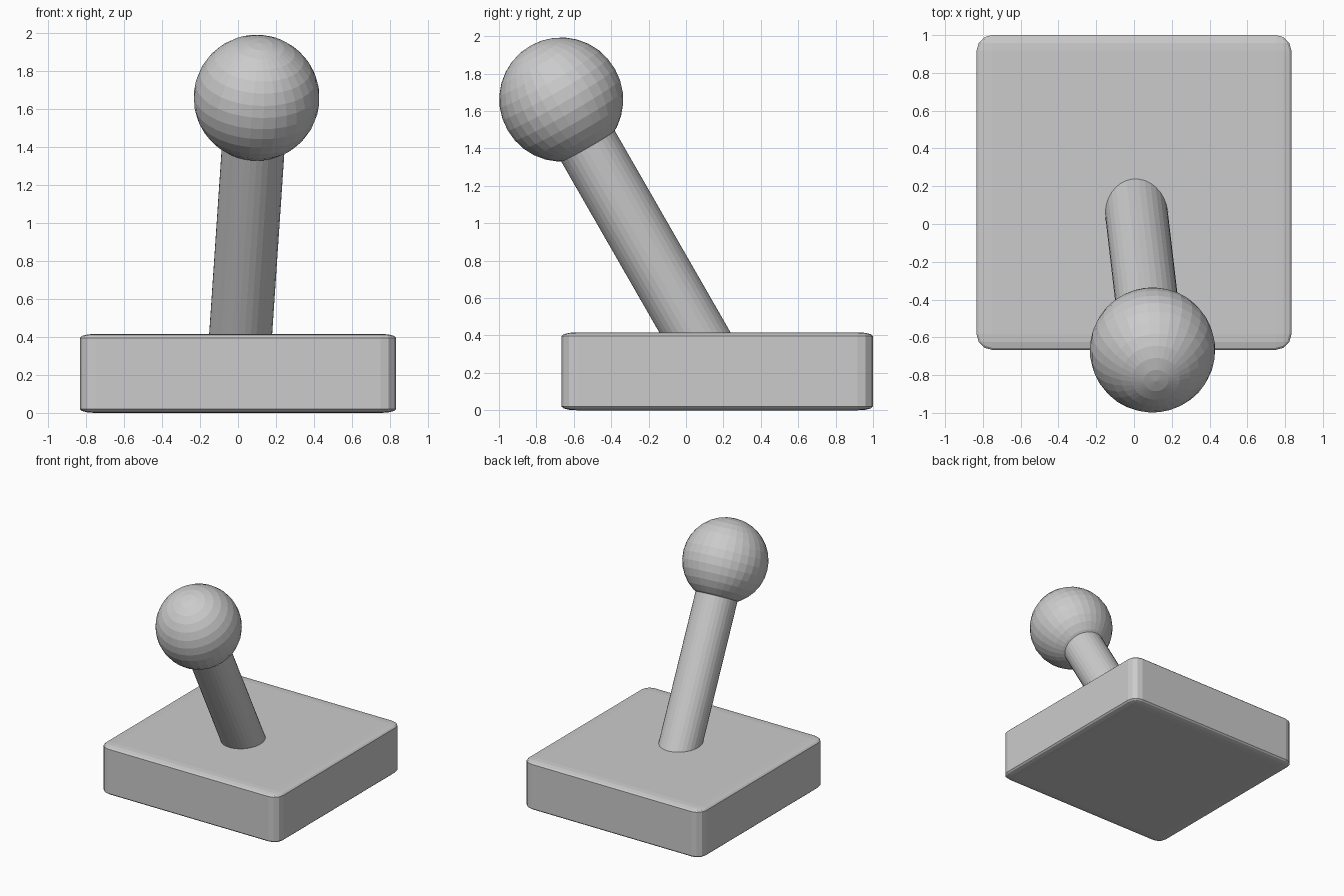
import bpy
from mathutils import Vector

if "Cube" in bpy.data.objects:
    bpy.data.objects.remove(bpy.data.objects["Cube"])

BASE_CENTER = Vector((0, 0.167, 0.208))
BALL_CENTER = Vector((0.098, -0.667, 1.661))
axis = BALL_CENTER - BASE_CENTER
tilt = axis.to_track_quat('Z', 'Y').to_euler()

# Base block: rounded cube flattened in z, so the top and bottom rounding is shallow
bpy.ops.mesh.primitive_cube_add(size=1.667, location=BASE_CENTER)
base = bpy.context.object
base.name = "base"
bevel = base.modifiers.new("rounding", 'BEVEL')
bevel.width = 0.083
bevel.segments = 3
base.scale.z = 0.25

# Tilted stick from inside the base to inside the ball
bpy.ops.mesh.primitive_cylinder_add(vertices=32, radius=0.166, depth=axis.length,
                                    location=(BASE_CENTER + BALL_CENTER) / 2, rotation=tilt)
bpy.context.object.name = "stick"

# Faceted ball, its poles in line with the stick
bpy.ops.mesh.primitive_uv_sphere_add(segments=32, ring_count=16, radius=0.332,
                                     location=BALL_CENTER, rotation=tilt)
bpy.context.object.name = "ball_knob"
